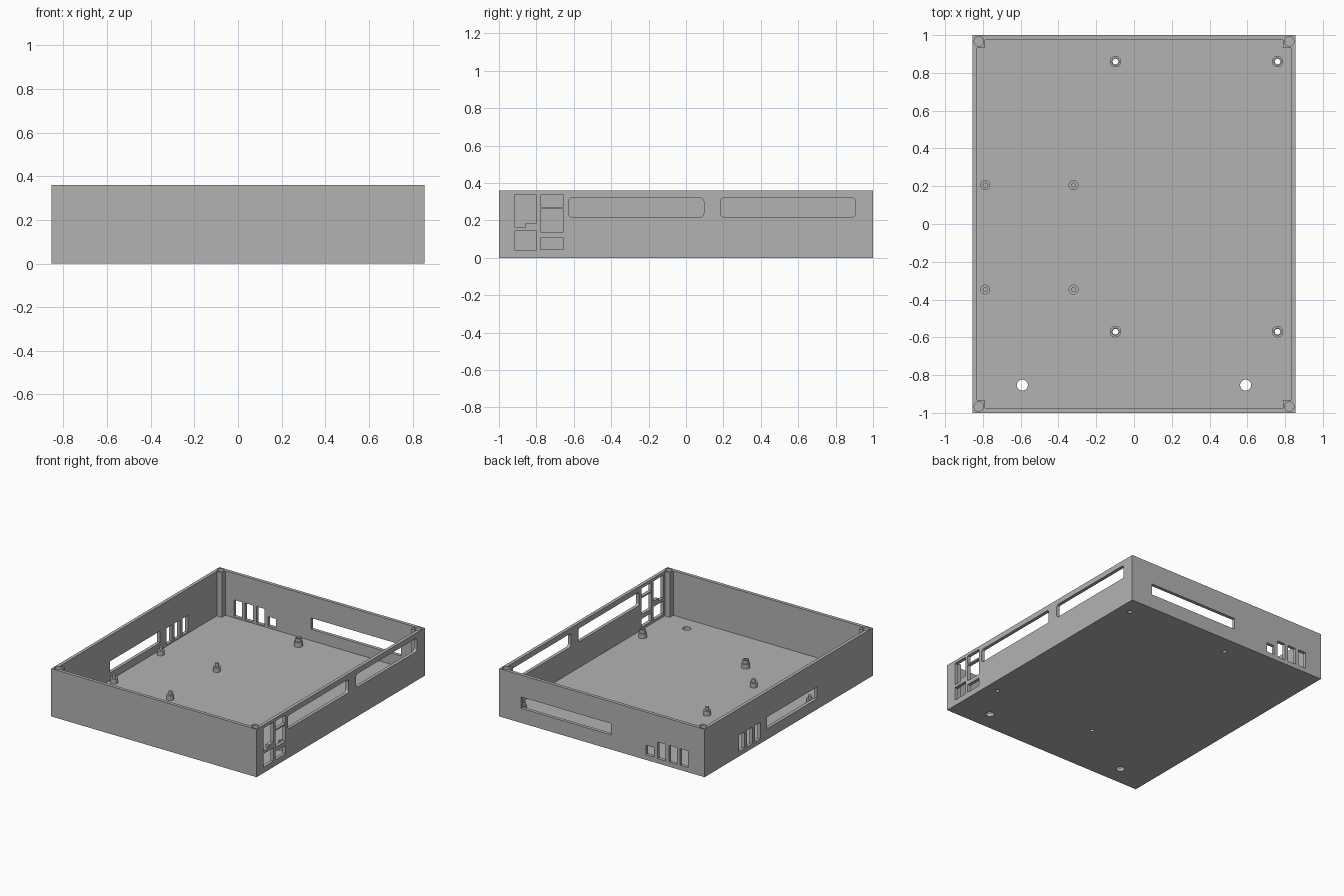
import bpy, bmesh, math
from mathutils import Vector

if "Cube" in bpy.data.objects:
    bpy.data.objects.remove(bpy.data.objects["Cube"])

X, Y, H = 0.855, 1.0, 0.36      # half width, half depth, height
WALL, FLOOR, POST = 0.025, 0.025, 0.067

grey = bpy.data.materials.new("plain grey")
grey.use_nodes = True
colour = (0.45, 0.45, 0.45, 1)
grey.diffuse_color = colour
grey.node_tree.nodes["Principled BSDF"].inputs["Base Color"].default_value = colour


def make_object(name, bm):
    bmesh.ops.recalc_face_normals(bm, faces=bm.faces)
    mesh = bpy.data.meshes.new(name)
    bm.to_mesh(mesh)
    bm.free()
    mesh.materials.append(grey)
    obj = bpy.data.objects.new(name, mesh)
    bpy.context.collection.objects.link(obj)
    return obj


def prism(name, outline, axis, lo, hi):
    """Extrude a 2D outline along an axis; x uses (y, z), y uses (x, z)."""
    place = {"x": lambda a, b, d: (d, a, b),
             "y": lambda a, b, d: (a, d, b),
             "z": lambda a, b, d: (a, b, d)}[axis]
    bm = bmesh.new()
    face = bm.faces.new([bm.verts.new(place(a, b, lo)) for a, b in outline])
    ext = bmesh.ops.extrude_face_region(bm, geom=[face])
    moved = [v for v in ext["geom"] if isinstance(v, bmesh.types.BMVert)]
    bmesh.ops.translate(bm, verts=moved, vec=Vector(place(0, 0, hi - lo)))
    return make_object(name, bm)


def rect(a0, a1, b0, b1):
    return [(a0, b0), (a1, b0), (a1, b1), (a0, b1)]


def rounded(a0, a1, b0, b1, r=0.018, steps=5):
    corners = [(a1 - r, b1 - r), (a0 + r, b1 - r), (a0 + r, b0 + r), (a1 - r, b0 + r)]
    pts = []
    for i, (a, b) in enumerate(corners):
        for s in range(steps + 1):
            t = (i + s / steps) * math.pi / 2
            pts.append((a + r * math.cos(t), b + r * math.sin(t)))
    return pts


def circle(a, b, r, n=32):
    return [(a + r * math.cos(i * math.tau / n), b + r * math.sin(i * math.tau / n))
            for i in range(n)]


def lathe(name, profile, x, y, closed, n=32):
    """Spin an (r, z) profile about a vertical axis."""
    bm = bmesh.new()
    verts = [bm.verts.new((r, 0, z)) for r, z in profile]
    edges = [bm.edges.new(pair) for pair in zip(verts, verts[1:])]
    if closed:
        edges.append(bm.edges.new((verts[-1], verts[0])))
    bmesh.ops.spin(bm, geom=verts + edges, axis=(0, 0, 1), cent=(0, 0, 0),
                   angle=math.tau, steps=n, use_duplicate=False)
    bmesh.ops.remove_doubles(bm, verts=bm.verts, dist=0.0001)
    bmesh.ops.translate(bm, verts=bm.verts, vec=(x, y, 0))
    return make_object(name, bm)


def smooth(obj):
    bpy.ops.object.select_all(action="DESELECT")
    obj.select_set(True)
    bpy.context.view_layer.objects.active = obj
    bpy.ops.object.shade_smooth_by_angle(angle=math.radians(30))


# Tray body and its cavity, which leaves a square post in each corner
tray = prism("tray", rect(-X, X, -Y, Y), "z", 0, H)
ix, iy, px, py = X - WALL, Y - WALL, X - POST, Y - POST
cavity = []
for sx, sy in ((1, 1), (-1, 1), (-1, -1), (1, -1)):
    corner = [(ix * sx, py * sy), (px * sx, py * sy), (px * sx, iy * sy)]
    cavity += corner if sx * sy > 0 else corner[::-1]
cutters = [prism("cavity_cutter", cavity, "z", FLOOR, H + 0.1)]

# Right wall: two long rounded slots and a cluster of port openings
right_ports = [rounded(-0.628, 0.095, 0.219, 0.32), rounded(0.184, 0.905, 0.219, 0.32),
               [(-0.917, 0.166), (-0.858, 0.166), (-0.858, 0.187), (-0.80, 0.187),
                (-0.80, 0.337), (-0.917, 0.337)],
               rect(-0.917, -0.80, 0.043, 0.144), rect(-0.778, -0.655, 0.273, 0.337),
               rect(-0.778, -0.655, 0.139, 0.262), rect(-0.778, -0.655, 0.045, 0.107)]
cutters += [prism("right_cutter", p, "x", X - 0.05, X + 0.05) for p in right_ports]

# Back wall: one long slot, three tall openings and a short one
back_ports = [rect(-0.074, 0.675, 0.11, 0.195), rect(-0.432, -0.366, 0.04, 0.11)]
back_ports += [rect(x, x + 0.066, 0.035, 0.16) for x in (-0.717, -0.624, -0.53)]
cutters += [prism("back_cutter", p, "y", Y - 0.05, Y + 0.05) for p in back_ports]

# Left wall: one long slot and three tall openings
left_ports = [rect(-0.337, 0.26, 0.08, 0.168)]
left_ports += [rect(y, y + 0.066, 0.035, 0.16) for y in (0.335, 0.43, 0.525)]
cutters += [prism("left_cutter", p, "x", -X - 0.05, -X + 0.05) for p in left_ports]

# Round holes: corner posts, cable holes and hollow standoffs
for sx in (-1, 1):
    for sy in (-1, 1):
        cutters.append(prism("corner_cutter", circle(sx * 0.822, sy * 0.967, 0.025),
                             "z", H - 0.1, H + 0.1))
    cutters.append(prism("cable_cutter", circle(sx * 0.591, -0.853, 0.029), "z", -0.1, 0.1))
hollow = [(x, y) for x in (-0.098, 0.76) for y in (-0.57, 0.86)]
for x, y in hollow:
    cutters.append(prism("screw_cutter", circle(x, y, 0.015), "z", -0.1, 0.1))

bpy.context.view_layer.objects.active = tray
for cutter in cutters:
    mod = tray.modifiers.new("cut", "BOOLEAN")
    mod.operation, mod.solver, mod.object = "DIFFERENCE", "EXACT", cutter
    bpy.ops.object.modifier_apply(modifier=mod.name)
    bpy.data.objects.remove(cutter)
smooth(tray)

# Hollow stepped standoffs
F = FLOOR - 0.003
for i, (x, y) in enumerate(hollow):
    smooth(lathe(f"hollow_standoff_{i + 1}",
                 [(0.015, F), (0.03, F), (0.03, 0.06), (0.021, 0.06),
                  (0.021, 0.085), (0.015, 0.085)], x, y, True))

# Solid standoffs with a locating pin
pins = [(x, y) for x in (-0.788, -0.32) for y in (-0.347, 0.206)]
for i, (x, y) in enumerate(pins):
    smooth(lathe(f"pin_standoff_{i + 1}",
                 [(0, F), (0.026, F), (0.026, 0.06), (0.013, 0.06),
                  (0.013, 0.085), (0, 0.085)], x, y, False))
